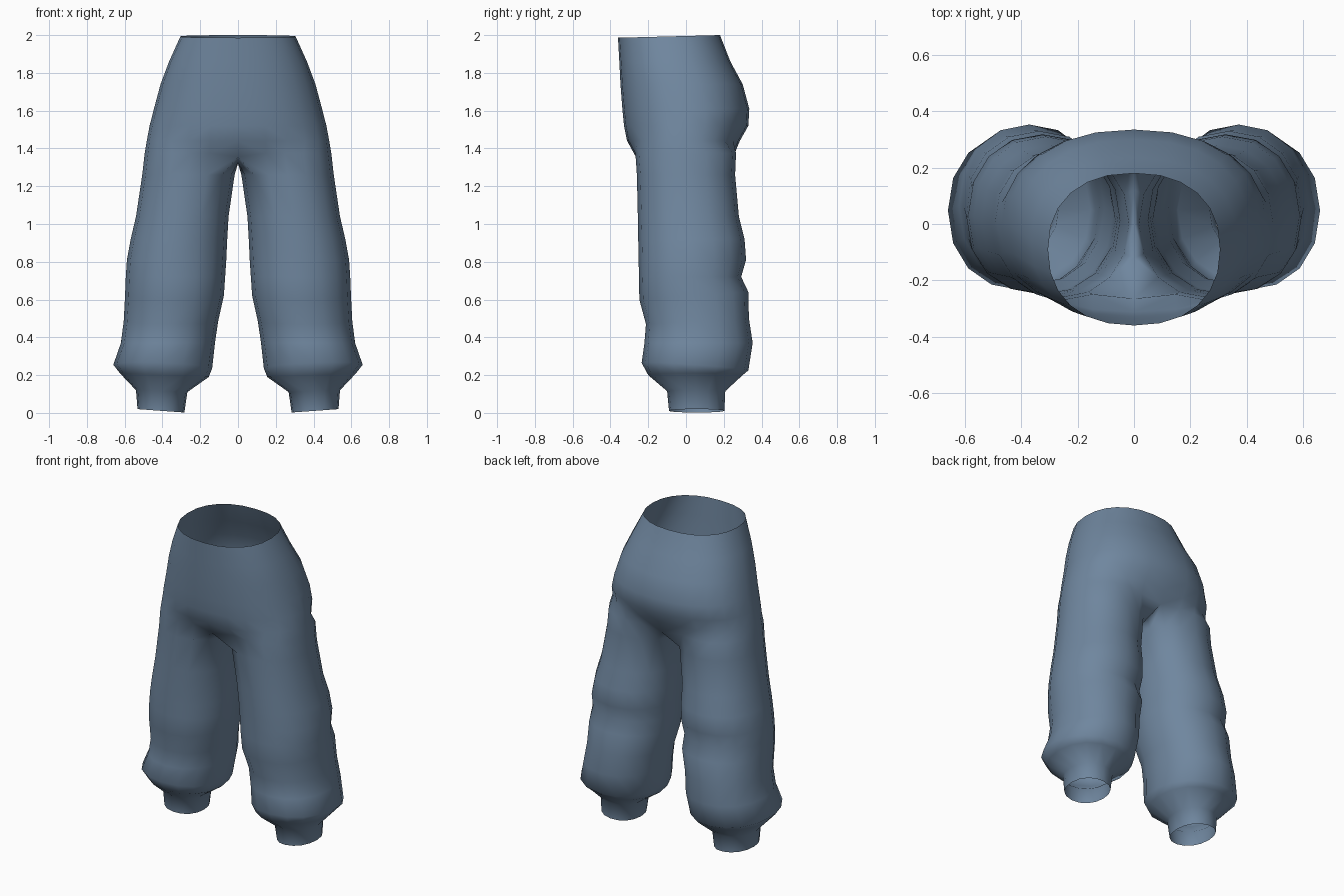
import bpy, bmesh, math

if "Cube" in bpy.data.objects:
    bpy.data.objects.remove(bpy.data.objects["Cube"])

mat = bpy.data.materials.new("slate blue cloth")
mat.diffuse_color = (0.16, 0.24, 0.345, 1)
mat.use_nodes = True
mat.node_tree.nodes["Principled BSDF"].inputs["Base Color"].default_value = mat.diffuse_color

bm = bmesh.new()
N_OUT = 13                      # points from front centre to back centre


def spow(v, p):
    return math.copysign(abs(v) ** p, v)


def torso_ring(z, rx, y0, y1, tilt=0.0):
    """Half ring of the hips, front centre to back centre round the +x side."""
    out = []
    for i in range(N_OUT):
        a = math.radians(-90 + 180 * i / (N_OUT - 1))
        x = rx * spow(math.cos(a), 0.88) if 0 < i < N_OUT - 1 else 0
        s = spow(math.sin(a), 0.88)
        y = (y0 + y1) / 2 + (y1 - y0) / 2 * s
        out.append(bm.verts.new((x, y, z + tilt * s)))
    return out


def leg_point(deg, z, x0, x1, y0, y1, tx=0.0, ty=0.0):
    a = math.radians(deg)
    c, s = spow(math.cos(a), 0.93), spow(math.sin(a), 0.93)
    return ((x0 + x1) / 2 + (x1 - x0) / 2 * c,
            (y0 + y1) / 2 + (y1 - y0) / 2 * s, z + tx * c + ty * s)


def bridge(a, b, closed=False):
    n = len(a)
    for i in range(n if closed else n - 1):
        j = (i + 1) % n
        bm.faces.new((a[i], b[i], b[j], a[j]))


# hips: height, half width, front y, back y, front-to-back tilt
hips = [(1.993, 0.305, -0.36, 0.18, 0.007), (1.86, 0.365, -0.353, 0.235, 0),
        (1.74, 0.41, -0.347, 0.30, 0), (1.61, 0.445, -0.337, 0.335, 0),
        (1.52, 0.468, -0.328, 0.33, 0), (1.44, 0.483, -0.312, 0.285, 0)]
rings = [torso_ring(*h) for h in hips]

# ring at the top of the leg, its ends and inner points lie on the centre line
crotch = []
for i in range(N_OUT):
    p = list(leg_point(-135 + 22.5 * i, 1.375, 0.0, 0.494, -0.268, 0.265))
    if i in (0, N_OUT - 1):
        p = [0, -0.265 if i == 0 else 0.25, 1.355]
    crotch.append(bm.verts.new(p))
rings.append(crotch)
for a, b in zip(rings, rings[1:]):
    bridge(a, b)
inner = [bm.verts.new((0, y, z)) for y, z in ((0.12, 1.325), (0, 1.32), (-0.12, 1.325))]

# leg: height, inner x, outer x, front y, back y, sideways tilt, front-back tilt
leg = [(1.26, 0.018, 0.507, -0.26, 0.26, 0, 0),
       (1.04, 0.05, 0.54, -0.255, 0.28, 0, 0),
       (0.92, 0.057, 0.568, -0.253, 0.31, 0, 0),
       (0.81, 0.062, 0.588, -0.251, 0.318, 0, 0),
       (0.72, 0.068, 0.594, -0.249, 0.292, 0, 0),
       (0.62, 0.075, 0.598, -0.247, 0.33, 0, 0.02),
       (0.485, 0.105, 0.605, -0.212, 0.333, 0, 0.015),
       (0.37, 0.122, 0.62, -0.22, 0.353, 0, 0),
       (0.245, 0.137, 0.66, -0.235, 0.33, 0.01, -0.02),
       (0.20, 0.155, 0.625, -0.20, 0.30, 0.01, 0),
       (0.115, 0.268, 0.54, -0.10, 0.208, 0.005, 0),
       (0.011, 0.284, 0.532, -0.09, 0.203, 0.009, 0)]
prev = crotch + inner
for row in leg:
    ring = [bm.verts.new(leg_point(-135 + 22.5 * i, *row)) for i in range(16)]
    bridge(prev, ring, True)
    prev = ring

bmesh.ops.recalc_face_normals(bm, faces=bm.faces)
mesh = bpy.data.meshes.new("trousers")
bm.to_mesh(mesh)
bm.free()
mesh.materials.append(mat)
obj = bpy.data.objects.new("trousers", mesh)
bpy.context.collection.objects.link(obj)

# other half
m = obj.modifiers.new("mirror", 'MIRROR')
m.use_clip = True
m.merge_threshold = 0.001

bpy.context.view_layer.objects.active = obj
obj.select_set(True)
bpy.ops.object.shade_smooth()
